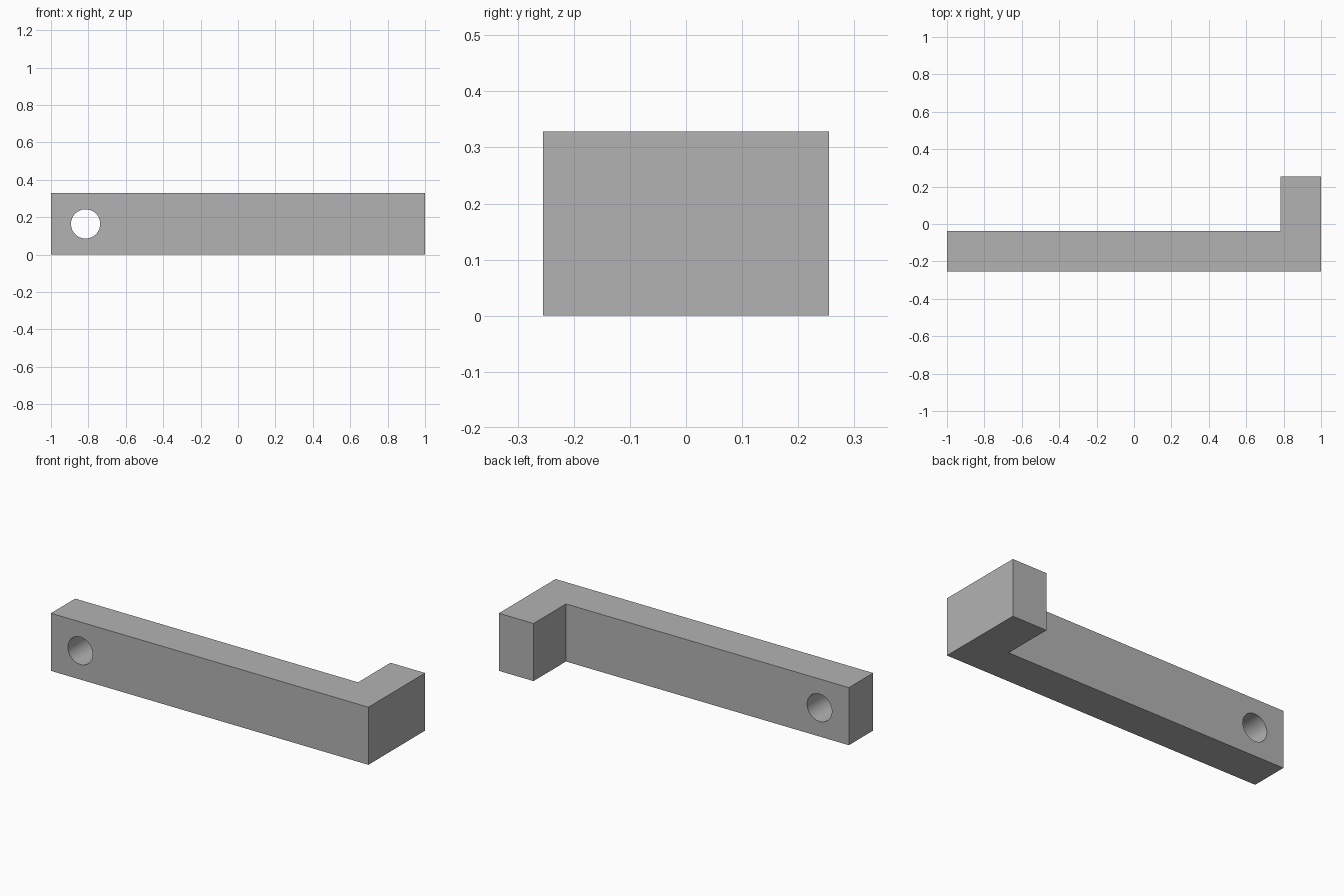
import bpy
import bmesh
import math

cube = bpy.data.objects.get("Cube")
if cube:
    bpy.data.objects.remove(cube, do_unlink=True)

HEIGHT = 0.328
HALF_DEPTH = 0.255
INNER_X, INNER_Y = 0.782, -0.037
HOLE_X, HOLE_RADIUS = -0.815, 0.078

# Plain grey material
grey = bpy.data.materials.new("plain grey")
grey.use_nodes = True
colour = (0.45, 0.45, 0.45, 1)
grey.diffuse_color = colour
grey.node_tree.nodes["Principled BSDF"].inputs["Base Color"].default_value = colour

# L-shaped bar, extruded upward from its outline
outline = [(-1, -HALF_DEPTH), (1, -HALF_DEPTH), (1, HALF_DEPTH),
           (INNER_X, HALF_DEPTH), (INNER_X, INNER_Y), (-1, INNER_Y)]
bm = bmesh.new()
base = bm.faces.new([bm.verts.new((x, y, 0)) for x, y in outline])
top = bmesh.ops.extrude_face_region(bm, geom=[base])["geom"]
bmesh.ops.translate(bm, vec=(0, 0, HEIGHT),
                    verts=[v for v in top if isinstance(v, bmesh.types.BMVert)])
bmesh.ops.recalc_face_normals(bm, faces=bm.faces)
mesh = bpy.data.meshes.new("l_shaped_bar")
bm.to_mesh(mesh)
bm.free()
mesh.materials.append(grey)
bar = bpy.data.objects.new("l_shaped_bar", mesh)
bpy.context.collection.objects.link(bar)

# Round hole through the end of the long arm
bpy.ops.mesh.primitive_cylinder_add(
    vertices=64, radius=HOLE_RADIUS, depth=1,
    location=(HOLE_X, 0, HEIGHT / 2), rotation=(math.pi / 2, 0, 0))
cutter = bpy.context.object
cutter.name = "hole_cutter"
cutter.hide_render = True
cutter.data.materials.append(grey)

hole = bar.modifiers.new("bolt_hole", "BOOLEAN")
hole.operation = "DIFFERENCE"
hole.solver = "EXACT"
hole.object = cutter

# Apply the cut, then smooth only the hole wall
bpy.ops.object.select_all(action="DESELECT")
bar.select_set(True)
bpy.context.view_layer.objects.active = bar
bpy.ops.object.modifier_apply(modifier=hole.name)
bpy.data.objects.remove(cutter, do_unlink=True)
bpy.ops.object.shade_smooth_by_angle(angle=math.radians(30))
